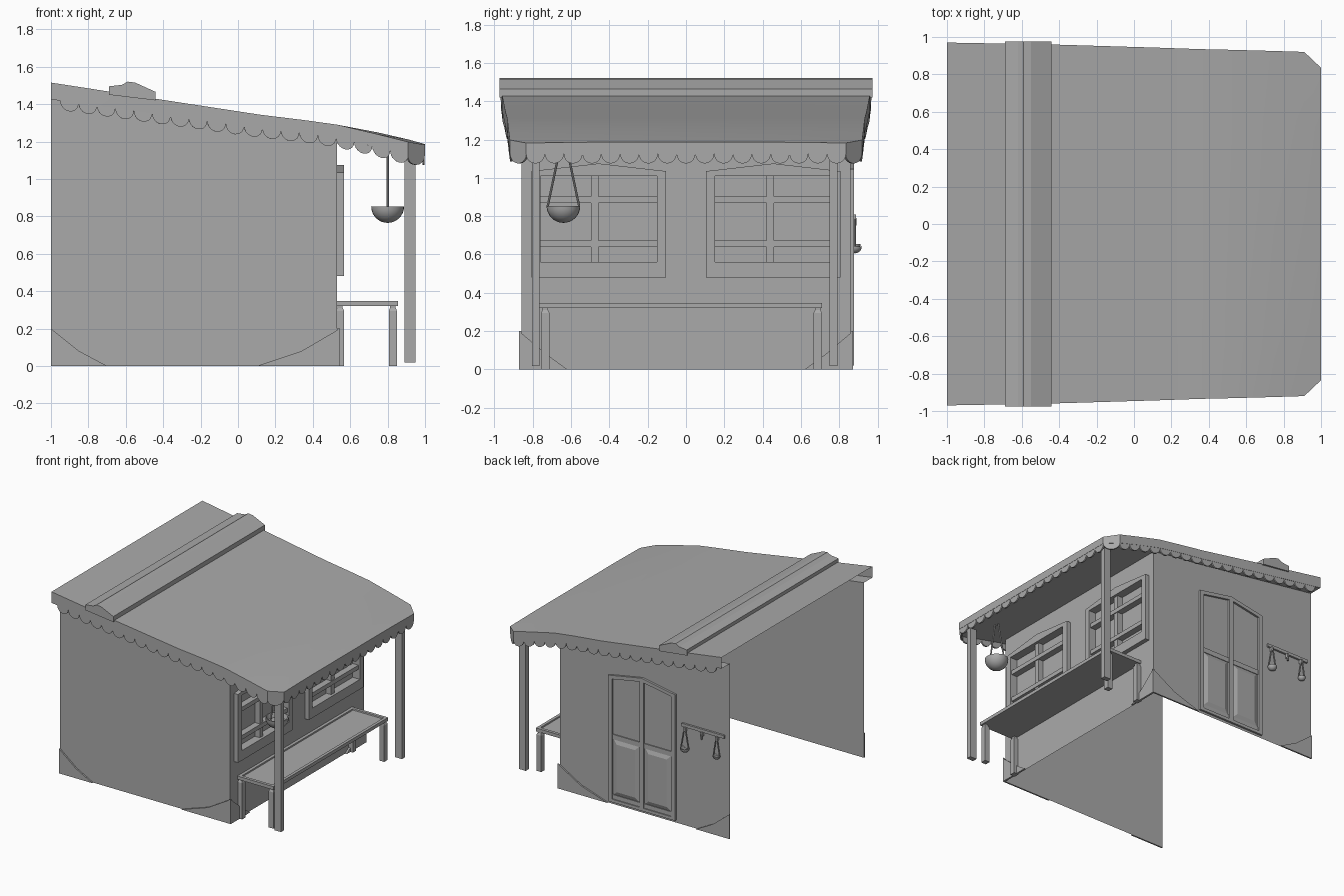
import bpy, bmesh
from math import sin, cos, pi
from mathutils import Vector, Matrix

cube = bpy.data.objects.get("Cube")
if cube:
    bpy.data.objects.remove(cube)

grey = bpy.data.materials.new("plain_grey")
grey.use_nodes = True
grey.diffuse_color = (0.4, 0.4, 0.4, 1)
grey.node_tree.nodes["Principled BSDF"].inputs["Base Color"].default_value = (0.4, 0.4, 0.4, 1)

AXES = {"x": lambda u, v, w: (w, u, v), "y": lambda u, v, w: (u, w, v), "z": lambda u, v, w: (u, v, w)}


def finish(name, bm, smooth=False, closed=True):
    if closed:
        bmesh.ops.recalc_face_normals(bm, faces=bm.faces)
    mesh = bpy.data.meshes.new(name)
    bm.to_mesh(mesh)
    bm.free()
    mesh.materials.append(grey)
    obj = bpy.data.objects.new(name, mesh)
    bpy.context.collection.objects.link(obj)
    if smooth:
        for o in bpy.context.selected_objects:
            o.select_set(False)
        obj.select_set(True)
        bpy.context.view_layer.objects.active = obj
        bpy.ops.object.shade_smooth_by_angle(angle=0.7)


def loft(bm, low, high):
    """Closed solid between two matching outlines; returns the far face."""
    a = [bm.verts.new(p) for p in low]
    b = [bm.verts.new(p) for p in high]
    faces = [bm.faces.new(a[::-1]), bm.faces.new(b)]
    n = len(a)
    for i in range(n):
        j = (i + 1) % n
        faces.append(bm.faces.new((a[i], a[j], b[j], b[i])))
    bmesh.ops.recalc_face_normals(bm, faces=faces)
    return faces[1]


def prism(bm, pts, axis, lo, hi):
    place = AXES[axis]
    return loft(bm, [place(u, v, lo) for u, v in pts], [place(u, v, hi) for u, v in pts])


def rect(u0, u1, v0, v1):
    return [(u0, v0), (u1, v0), (u1, v1), (u0, v1)]


def box(bm, x0, x1, y0, y1, z0, z1):
    return prism(bm, rect(x0, x1, y0, y1), "z", z0, z1)


def rod(bm, a, b, r, sides=8):
    a, b = Vector(a), Vector(b)
    turn = Vector((0, 0, 1)).rotation_difference(b - a).to_matrix().to_4x4()
    bmesh.ops.create_cone(bm, cap_ends=True, segments=sides, radius1=r, radius2=r,
                          depth=(b - a).length, matrix=Matrix.Translation((a + b) / 2) @ turn)


def hung_bowl(name, centre, r, top, spread, cord):
    """Half-round bowl hung from two cords that lean together."""
    centre, spread = Vector(centre), Vector(spread)
    bm = bmesh.new()
    bmesh.ops.create_uvsphere(bm, u_segments=24, v_segments=16, radius=r,
                              matrix=Matrix.Translation(centre))
    bmesh.ops.delete(bm, geom=[v for v in bm.verts if v.co.z > centre.z + r * .02], context="VERTS")
    rim = bmesh.ops.holes_fill(bm, edges=[e for e in bm.edges if e.is_boundary])["faces"]
    bmesh.ops.recalc_face_normals(bm, faces=bm.faces)
    bmesh.ops.inset_individual(bm, faces=rim, thickness=r * .1, depth=0)
    bmesh.ops.inset_individual(bm, faces=rim, thickness=r * .14, depth=-r * .4)
    for s in (-1, 1):
        hook = centre + spread * (s * r * .2)
        hook.z = top
        rod(bm, centre + spread * (s * r * .93), hook, cord)
    finish(name, bm, smooth=True)


WALL_X, WALL_Y = .53, .86
# Roof stations: x, half width, underside z, eave z, rise toward the middle
ROOF = [(-1, .97, 1.425, 1.515, 0), (-.45, .96, 1.348, 1.43, 0), (.12, .943, 1.27, 1.343, 0),
        (.35, .935, 1.245, 1.315, 0), (WALL_X, .931, 1.218, 1.29, 0), (.75, .925, 1.167, 1.238, .01),
        (.91, .92, 1.125, 1.198, .013), (1, .835, 1.125, 1.182, .004)]

# Roof shell, open over the room, with a soffit under the porch and side overhangs
bm = bmesh.new()
rings = []
for x, w, b, t, rise in ROOF:
    inner = min(WALL_Y, w - .02)
    half = [(inner, b), (w, b), (w, t), (w * .6, t + rise)]
    outline = [(-y, z) for y, z in half] + half[::-1]
    rings.append([bm.verts.new((x, y, z)) for y, z in outline])
for r, s in zip(rings, rings[1:]):
    over_porch = r[0].co.x > WALL_X - .01
    for i in range(8 if over_porch else 7):
        j = (i + 1) % 8
        bm.faces.new((r[i], s[i], s[j], r[j]))
bm.faces.new(rings[-1][::-1])
finish("roof", bm, smooth=True, closed=False)

# Beam lying across the roof
bm = bmesh.new()
prism(bm, [(-.69, 1.45), (-.69, 1.495), (-.62, 1.503), (-.59, 1.52), (-.55, 1.515),
           (-.44, 1.465), (-.44, 1.42)], "y", -.975, .975)
finish("roof_beam", bm)

# Scalloped trim along the eaves, the cut corners and the porch end
eave = [Vector((x, -w, b)) for x, w, b, t, rise in ROOF]
far_eave = [Vector((p.x, -p.y, p.z)) for p in reversed(eave)]
eave[0] = eave[0].lerp(eave[1], .09)
far_eave[-1] = far_eave[-1].lerp(far_eave[-2], .09)
bm = bmesh.new()
for run in (eave[:-1], eave[-2:], [eave[-1], far_eave[0]], far_eave[:2], far_eave[1:]):
    lengths = [(q - p).length for p, q in zip(run, run[1:])]
    count = max(1, round(sum(lengths) / .1))
    step = sum(lengths) / count
    for k in range(count):
        d, i = (k + .5) * step, 0
        while d > lengths[i]:
            d -= lengths[i]
            i += 1
        along = (run[i + 1] - run[i]).normalized()
        inward = Vector((-along.y, along.x, 0)).normalized()
        mid = run[i] + along * d + inward * .002
        arc = [mid + along * (step / 2 * cos(a)) - Vector((0, 0, .05 * sin(a)))
               for a in (pi * n / 10 for n in range(11))]
        loft(bm, arc, [p + inward * .012 for p in arc])
finish("scalloped_trim", bm)

# Three thin walls, open at the rear end and underneath, with sunken window panes
WINDOWS = {"right": (-.76, -.152, -.477), "left": (.152, .76, .44)}
bm = bmesh.new()
side = [(-1, 0), (WALL_X, 0)] + [(x, b) for x, w, b, t, rise in ROOF[4::-1]]
bm.faces.new([bm.verts.new((x, -WALL_Y, z)) for x, z in side])
bm.faces.new([bm.verts.new((x, WALL_Y, z)) for x, z in reversed(side)])
ys = [-WALL_Y, -.76, -.152, .152, .76, WALL_Y]
zs = [0, .56, 1.01, 1.218]
grid = [[bm.verts.new((WALL_X, y, z)) for z in zs] for y in ys]
panes = []
for i in range(5):
    for j in range(3):
        face = bm.faces.new((grid[i][j], grid[i + 1][j], grid[i + 1][j + 1], grid[i][j + 1]))
        if j == 1 and i in (1, 3):
            panes.append(face)
bm.normal_update()
bmesh.ops.inset_individual(bm, faces=panes, thickness=0, depth=-.03)
finish("walls", bm, closed=False)

# Angled plates guarding the wall corners
bm = bmesh.new()
for s in (-1, 1):
    lo, hi = s * WALL_Y, s * (WALL_Y + .012)
    prism(bm, [(-1, 0), (-.7, 0), (-.85, .08), (-1, .2)], "y", lo, hi)
    prism(bm, [(.1, 0), (.545, 0), (.545, .2), (.34, .08)], "y", lo, hi)
    prism(bm, [(s * .872, 0), (s * .62, 0), (s * .73, .08), (s * .872, .2)], "x", WALL_X, .545)
finish("corner_plates", bm)

# Window frames with peaked heads, and crossing bars
for name, (y0, y1, bar) in WINDOWS.items():
    bm = bmesh.new()
    o0, o1 = y0 - .047, y1 + .047
    for part in (rect(o0, y0, .48, 1.01), rect(y1, o1, .48, 1.01), rect(y0, y1, .48, .56),
                 [(o0, 1.01), (o1, 1.01), (o1, 1.035), ((o0 + o1) / 2, 1.075), (o0, 1.035)]):
        prism(bm, part, "x", WALL_X, .566)
    prism(bm, rect(bar - .02, bar + .02, .56, 1.01), "x", .5, .545)
    for z in (.655, .885):
        prism(bm, rect(y0, y1, z - .017, z + .017), "x", .5, .552)
    finish(name + "_window_frame", bm)

# Double door with a peaked frame, open upper and raised lower panels
bm = bmesh.new()
X0, X1 = -.515, .09
XM = (X0 + X1) / 2
for u0, u1 in ((X0, X0 + .035), (X1 - .035, X1)):
    prism(bm, rect(u0, u1, .02, 1.03), "y", WALL_Y, .876)
prism(bm, [(X0, 1.015), (XM, 1.07), (X1, 1.015), (X1, 1.045), (XM, 1.1), (X0, 1.045)], "y", WALL_Y, .876)
prism(bm, rect(X0, X1, .02, .045), "y", WALL_Y, .876)
prism(bm, rect(XM - .018, XM + .018, .045, 1.07), "y", WALL_Y, .876)
for u0, u1 in ((X0 + .035, XM - .018), (XM + .018, X1 - .035)):
    prism(bm, rect(u0, u1, .045, .08), "y", WALL_Y, .868)
    prism(bm, rect(u0, u1, .53, .57), "y", WALL_Y, .868)
    raised = prism(bm, rect(u0 + .01, u1 - .01, .08, .53), "y", WALL_Y, .863)
    bmesh.ops.inset_individual(bm, faces=[raised], thickness=.045, depth=.012)
finish("double_door", bm)

# Porch posts
bm = bmesh.new()
for y in (-.785, .77):
    box(bm, .89, .95, y - .02, y + .02, .018, 1.14)
finish("porch_posts", bm)

# Bench with a sunken seat and necked legs
bm = bmesh.new()
seat = box(bm, WALL_X, .855, -.765, .71, .32, .347)
bmesh.ops.inset_individual(bm, faces=[seat], thickness=.035, depth=0)
bmesh.ops.inset_individual(bm, faces=[seat], thickness=.003, depth=-.01)
finish("bench_seat", bm)
bm = bmesh.new()
for x in (.545, .828):
    for y in (-.735, .688):
        end = box(bm, x - .022, x + .022, y - .022, y + .022, 0, .295)
        bmesh.ops.inset_individual(bm, faces=[end], thickness=.01, depth=.015)
        box(bm, x - .014, x + .014, y - .014, y + .014, .3, .322)
finish("bench_legs", bm)

# Large bowl hung under the porch
hung_bowl("hanging_bowl", (.8, -.64, .853), .088, 1.156, (0, 1, 0), .006)

# Rail on the door wall with a hook and two small hung bowls
bm = bmesh.new()
box(bm, -.955, -.57, WALL_Y, .876, .805, .83)
for x in (-.606, -.757, -.892):
    box(bm, x - .008, x + .008, .862, .888, .775, .808)
rod(bm, (-.757, .882, .79), (-.757, .882, .75), .008)
finish("utensil_rail", bm)
hung_bowl("large_ladle", (-.606, .882, .642), .036, .785, (1, 0, 0), .005)
hung_bowl("small_ladle", (-.892, .882, .655), .03, .785, (1, 0, 0), .005)
